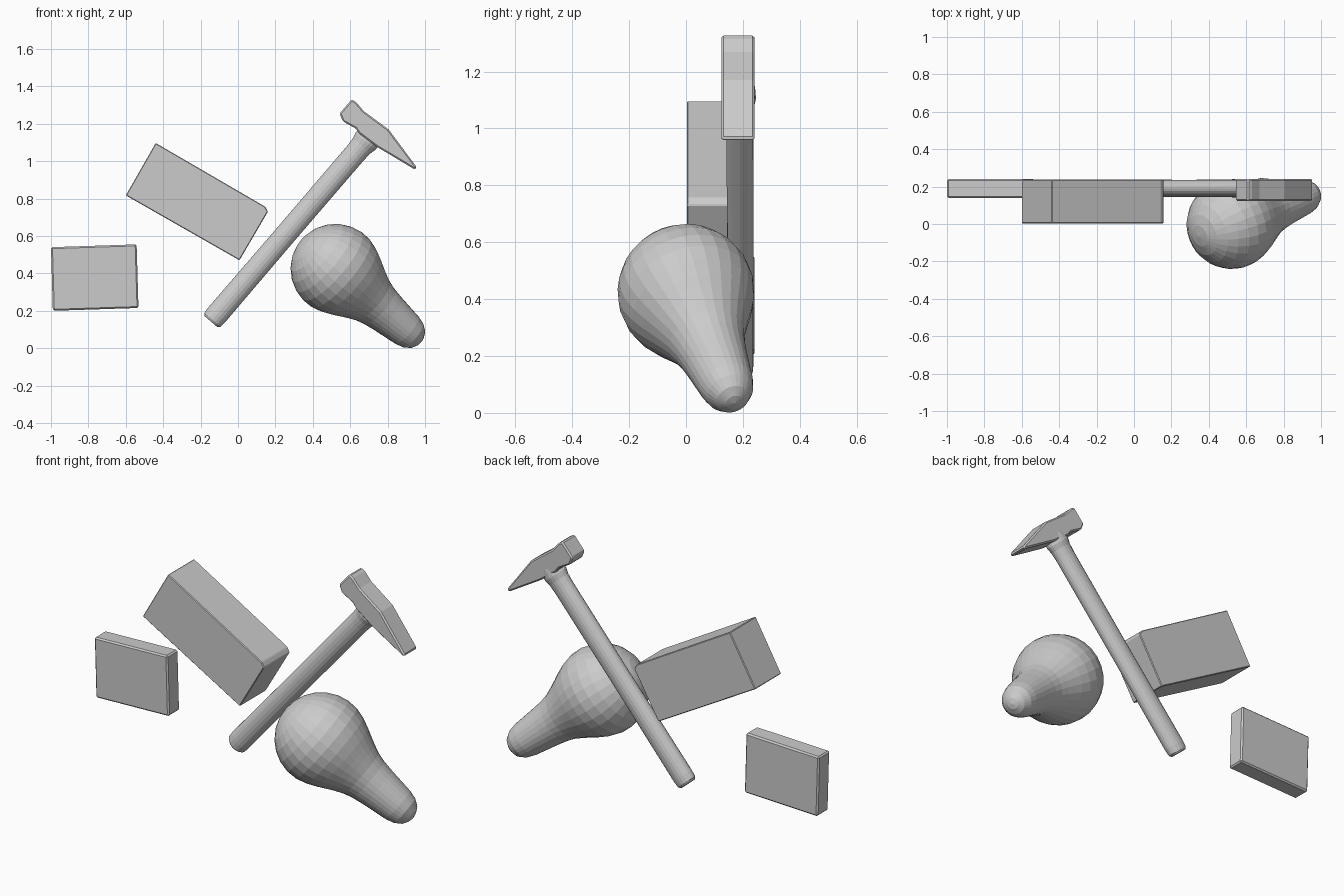
import bpy, bmesh, math
from mathutils import Vector

if "Cube" in bpy.data.objects:
    bpy.data.objects.remove(bpy.data.objects["Cube"])


def make_object(name, bm):
    bmesh.ops.recalc_face_normals(bm, faces=bm.faces)
    mesh = bpy.data.meshes.new(name)
    bm.to_mesh(mesh)
    bm.free()
    obj = bpy.data.objects.new(name, mesh)
    bpy.context.collection.objects.link(obj)
    return obj


def slab(name, outline, y0, y1, bevel):
    """Extrude a front-view (x, z) outline from y0 to y1 with softened edges."""
    bm = bmesh.new()
    face = bm.faces.new([bm.verts.new((x, y0, z)) for x, z in outline])
    ext = bmesh.ops.extrude_face_region(bm, geom=[face])["geom"]
    moved = [v for v in ext if isinstance(v, bmesh.types.BMVert)]
    bmesh.ops.translate(bm, verts=moved, vec=(0, y1 - y0, 0))
    # extruding keeps the source face only when needed: rebuild any open end
    open_edges = [e for e in bm.edges if e.is_boundary]
    if open_edges:
        bmesh.ops.holes_fill(bm, edges=open_edges)
    obj = make_object(name, bm)
    mod = obj.modifiers.new("Bevel", 'BEVEL')
    mod.width = bevel
    mod.segments = 1
    return obj


def lathe(name, start, direction, profile, sides, across=None, squash=1.0):
    """Rings of (distance, radius) along an axis, optionally flattened."""
    axis = Vector(direction).normalized()
    v = Vector(across or (0, 1, 0))
    v = (v - axis * v.dot(axis)).normalized()
    u = axis.cross(v)
    bm = bmesh.new()
    rings = []
    for d, r in profile:
        c = Vector(start) + axis * d
        ring = []
        for i in range(sides):
            a = 2 * math.pi * i / sides
            ring.append(bm.verts.new(c + u * r * math.cos(a) + v * r * squash * math.sin(a)))
        rings.append(ring)
    for a, b in zip(rings, rings[1:]):
        for i in range(sides):
            j = (i + 1) % sides
            bm.faces.new((a[i], a[j], b[j], b[i]))
    bm.faces.new(rings[0])
    bm.faces.new(rings[-1])
    return make_object(name, bm)


# Two floating blocks
slab("small_block", [(-1.0, 0.54), (-0.542, 0.555), (-0.532, 0.215), (-0.99, 0.20)],
     0.14, 0.24, 0.008)
slab("large_block", [(-0.44, 1.097), (0.145, 0.757), (0.16, 0.73), (0.008, 0.47), (-0.60, 0.817)],
     0.003, 0.237, 0.004)

# Hammer head: square poll, tapering to a wedge
slab("hammer_head", [(0.543, 1.255), (0.608, 1.33), (0.632, 1.315), (0.672, 1.268),
                     (0.805, 1.17), (0.957, 0.966), (0.946, 0.955), (0.745, 1.075),
                     (0.648, 1.147), (0.628, 1.175), (0.56, 1.213)],
     0.124, 0.241, 0.014)

# Hammer handle: oval shaft with rounded butt and a small collar
lathe("hammer_handle", (-0.145, 0.19, 0.142), (0.845, 0, 0.985),
      [(0, 0.046), (0.012, 0.057), (0.05, 0.06), (0.6, 0.058), (1.19, 0.059),
       (1.24, 0.062), (1.27, 0.07), (1.32, 0.066)], 20, squash=0.8)

# Light bulb: globe blending into a neck with a rounded tip
R = 0.241
globe = [(-R * math.cos(t), max(R * math.sin(t), 0.002))
         for t in [math.radians(a) for a in range(0, 113, 14)]]
neck = [(0.145, 0.199), (0.185, 0.178), (0.225, 0.158), (0.27, 0.138), (0.32, 0.124),
        (0.38, 0.114), (0.45, 0.105), (0.52, 0.096), (0.565, 0.084), (0.60, 0.06),
        (0.618, 0.03), (0.624, 0.002)]
lathe("light_bulb", (0.522, 0, 0.424), (0.39, 0.147, -0.335), globe + neck, 28)
